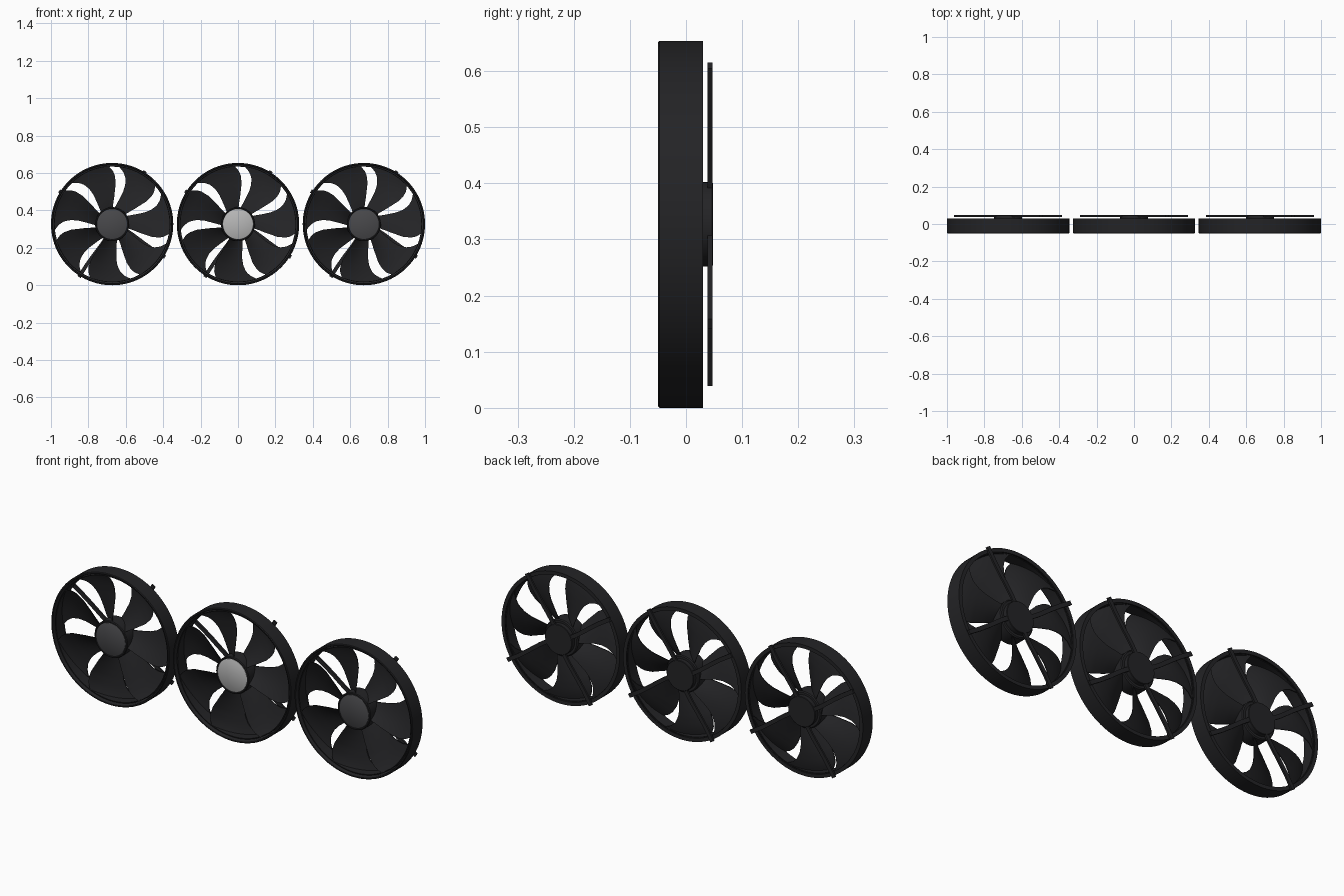
import bpy, bmesh, math

if "Cube" in bpy.data.objects:
    bpy.data.objects.remove(bpy.data.objects["Cube"])

R, SPACING, BLADES, STRUTS = 0.327, 0.673, 7, 4
PITCH = 360 / BLADES


def material(name, rgb):
    m = bpy.data.materials.new(name)
    m.diffuse_color = (*rgb, 1)
    m.use_nodes = True
    m.node_tree.nodes["Principled BSDF"].inputs["Base Color"].default_value = m.diffuse_color
    return m


BLACK = material("black_plastic", (0.017, 0.017, 0.019))
GREY = material("dark_grey", (0.065, 0.065, 0.07))
SILVER = material("silver", (0.48, 0.48, 0.48))


def finish(bm, name, loc, mat, angle=35):
    bmesh.ops.remove_doubles(bm, verts=bm.verts, dist=1e-5)
    bmesh.ops.recalc_face_normals(bm, faces=bm.faces)
    mesh = bpy.data.meshes.new(name)
    bm.to_mesh(mesh)
    bm.free()
    ob = bpy.data.objects.new(name, mesh)
    bpy.context.collection.objects.link(ob)
    ob.location = loc
    mesh.materials.append(mat)
    bpy.ops.object.select_all(action='DESELECT')
    ob.select_set(True)
    bpy.context.view_layer.objects.active = ob
    bpy.ops.object.shade_smooth_by_angle(angle=math.radians(angle))
    return ob


def polar(r, deg, y):
    a = math.radians(deg)
    return (r * math.cos(a), y, r * math.sin(a))


def lathe(name, profile, loc, mat, closed=True, n=96):
    """Revolve (radius, y) points around the fan axis."""
    bm = bmesh.new()
    rings = [[bm.verts.new(polar(r, 360 * i / n, y)) for r, y in profile] for i in range(n)]
    count = len(profile)
    for i in range(n):
        a, b = rings[i], rings[(i + 1) % n]
        for j in range(count if closed else count - 1):
            k = (j + 1) % count
            bm.faces.new((a[j], a[k], b[k], b[j]))
    return finish(bm, name, loc, mat)


def interp(table, x):
    """Smooth interpolation through (x, value) pairs."""
    for (x0, v0), (x1, v1) in zip(table, table[1:]):
        if x <= x1:
            break
    t = min(max((x - x0) / (x1 - x0), 0), 1)
    return v0 + (v1 - v0) * t


# Gap between neighbouring blades: centre angle and half width along the radius
GAP = [(0.08, 86), (0.10, 82.8), (0.14, 79.6), (0.18, 78.2), (0.22, 78.2),
       (0.26, 80.5), (0.285, 83.6), (0.31, 88.5)]
HALF = [(0.08, 3), (0.12, 5.5), (0.18, 7), (0.25, 6.5), (0.31, 5)]
# Strut angle offset along the radius
STRUT = [(0.06, 10), (0.10, 6.5), (0.15, 3), (0.20, 1), (0.26, 0), (0.336, 0)]


def blades(loc):
    bm = bmesh.new()
    nu, nv, thick = 18, 12, 0.004
    for b in range(BLADES):
        sides = []
        for off in (-thick / 2, thick / 2):
            grid = []
            for i in range(nu + 1):
                r = 0.082 + (0.309 - 0.082) * i / nu
                lo = interp(GAP, r) + interp(HALF, r)
                hi = interp(GAP, r) + PITCH - interp(HALF, r)
                row = []
                for j in range(nv + 1):
                    t = j / nv
                    y = -0.036 + 0.056 * t + 0.007 * math.sin(math.pi * t)
                    row.append(bm.verts.new(polar(r, lo + (hi - lo) * t + b * PITCH, y + off)))
                grid.append(row)
            for i in range(nu):
                for j in range(nv):
                    bm.faces.new((grid[i][j], grid[i + 1][j], grid[i + 1][j + 1], grid[i][j + 1]))
            sides.append(grid)
        f, k = sides
        for i in range(nu):
            for j in (0, nv):
                bm.faces.new((f[i][j], f[i + 1][j], k[i + 1][j], k[i][j]))
        for j in range(nv):
            for i in (0, nu):
                bm.faces.new((f[i][j], f[i][j + 1], k[i][j + 1], k[i][j]))
    return finish(bm, "fan_blades", loc, BLACK)


def struts(loc):
    bm = bmesh.new()
    n, w = 14, 0.010
    for s in range(STRUTS):
        prev = None
        for i in range(n + 1):
            r = 0.06 + (0.334 - 0.06) * i / n
            a = 58 + 360 / STRUTS * s + interp(STRUT, r)
            d = math.degrees(w / r)
            ring = [bm.verts.new(polar(r, a + da, y)) for da, y in
                    ((-d, 0.038), (d, 0.038), (d, 0.047), (-d, 0.047))]
            if prev:
                for j in range(4):
                    k = (j + 1) % 4
                    bm.faces.new((prev[j], prev[k], ring[k], ring[j]))
            if i in (0, n):
                bm.faces.new(ring)
            prev = ring
    return finish(bm, "rear_struts", loc, BLACK)


for idx in (-1, 0, 1):
    loc = (idx * SPACING, 0, R)
    # Outer shroud with rounded front lip and rear flange
    lathe("shroud_ring", [(R - 0.003, -0.05), (R, -0.047), (R, 0.03), (R - 0.018, 0.03),
                          (R - 0.018, 0.024), (R - 0.011, 0.021), (R - 0.011, -0.042),
                          (R - 0.008, -0.05)], loc, BLACK)
    # Thin band joining the blade tips
    lathe("blade_tip_band", [(0.307, -0.038), (0.311, -0.038), (0.311, 0.02), (0.307, 0.02)], loc, BLACK)
    blades(loc)
    # Hub drum, front cap and rear motor plate
    lathe("hub", [(0, -0.043), (0.082, -0.043), (0.084, -0.046), (0.088, -0.046), (0.091, -0.042),
                  (0.091, 0.022), (0.086, 0.026), (0, 0.026)], loc, BLACK, closed=False)
    lathe("hub_cap", [(0, -0.047), (0.078, -0.047), (0.081, -0.045), (0.081, -0.042), (0, -0.042)],
          loc, SILVER if idx == 0 else GREY, closed=False)
    lathe("motor_plate", [(0, 0.024), (0.075, 0.024), (0.075, 0.046), (0.073, 0.048), (0, 0.048)],
          loc, BLACK, closed=False)
    struts(loc)
